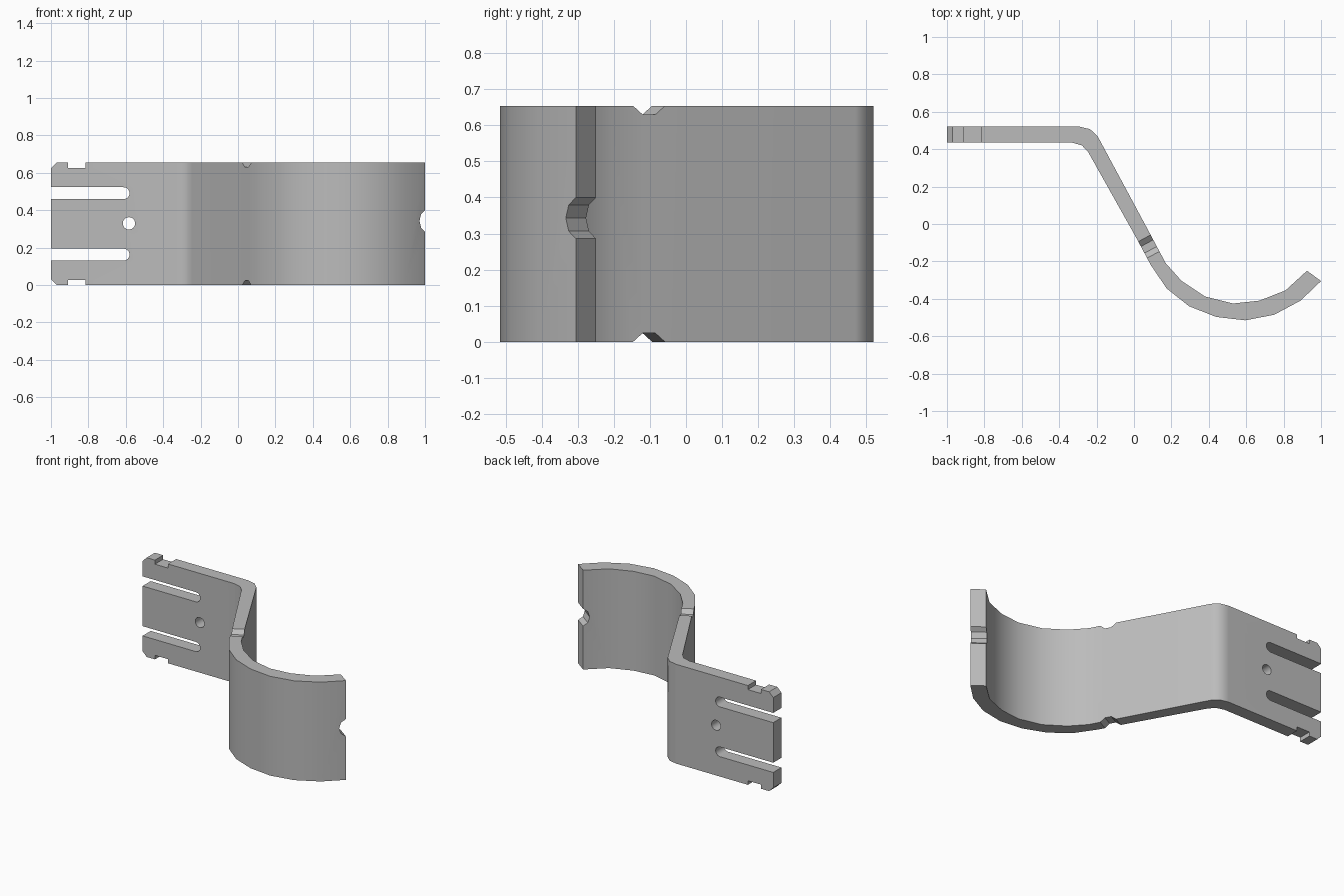
import bpy, bmesh, math
from mathutils import Vector

cube = bpy.data.objects.get("Cube")
if cube:
    bpy.data.objects.remove(cube)

H = 0.654
MID = H / 2
X, Y, Z = Vector((1, 0, 0)), Vector((0, 1, 0)), Vector((0, 0, 1))

steel = bpy.data.materials.new("plain_grey")
steel.use_nodes = True
GREY = (0.5, 0.5, 0.5, 1)
steel.diffuse_color = GREY
steel.node_tree.nodes["Principled BSDF"].inputs["Base Color"].default_value = GREY


def prism(name, pts, origin, u, v, sweep):
    """Extrude a 2D outline, lying in axes u and v at origin, along sweep."""
    bm = bmesh.new()
    face = bm.faces.new([bm.verts.new(origin + u * a + v * b) for a, b in pts])
    ext = bmesh.ops.extrude_face_region(bm, geom=[face])
    moved = [g for g in ext["geom"] if isinstance(g, bmesh.types.BMVert)]
    bmesh.ops.translate(bm, verts=moved, vec=sweep)
    bmesh.ops.recalc_face_normals(bm, faces=bm.faces[:])
    mesh = bpy.data.meshes.new(name)
    bm.to_mesh(mesh)
    bm.free()
    mesh.materials.append(steel)
    obj = bpy.data.objects.new(name, mesh)
    bpy.context.collection.objects.link(obj)
    return obj


def arc(cx, cy, r, start, end, n):
    angles = [math.radians(start + (end - start) * i / n) for i in range(n + 1)]
    return [(cx + r * math.cos(a), cy + r * math.sin(a)) for a in angles]


# Bent strip: flat tab, sloping web and curved hook
back_side = [(-1, .52), (-.29, .52), (-.235, .507), (-.195, .47), (.09, -.06),
             (.17, -.21), (.255, -.305), (.38, -.388), (.53, -.425),
             (.67, -.41), (.81, -.355), (.925, -.25)]
front_side = [(1, -.305), (.89, -.41), (.75, -.485), (.595, -.515), (.44, -.497),
              (.295, -.44), (.175, -.345), (.09, -.22), (.01, -.07),
              (-.245, .385), (-.278, .42), (-.33, .435), (-1, .435)]
strip = prism("bent_strip", back_side + front_side, Vector(), X, Y, Z * H)

cutters = []


def tab_cut(name, pts):
    cutters.append(prism(name, pts, Y * 0.4, X, Z, Y * 0.2))


# Round hole in the tab
tab_cut("hole_cutter", arc(-.583, .33, .033, 0, 345, 23))

web_dir = Vector((.475, -.88, 0))
web_across = Vector((.88, .475, 0))
for name, s in (("upper", 1), ("lower", -1)):
    # Round-ended slots, edge notches and chamfered corners of the tab
    slot = [(-1.1, -.032), *arc(-.612, 0, .032, -90, 90, 12), (-1.1, .032)]
    tab_cut(name + "_slot_cutter", [(x, MID + s * (.164 + z)) for x, z in slot])
    notch = [(-.91, .3), (-.815, .3), (-.815, .4), (-.91, .4)]
    tab_cut(name + "_notch_cutter", [(x, MID + s * z) for x, z in notch])
    corner = [(-1.1, MID - .13), (-.94, MID + .03), (-1.1, MID + .03)]
    tab_cut(name + "_corner_cutter", [(x, MID + s * z) for x, z in corner])
    # Tapered notch across each edge of the web
    groove = [(-.02, -.024), (.02, -.024), (.05, 0), (.075, .02), (-.075, .02), (-.05, 0)]
    cutters.append(prism(name + "_groove_cutter", [(a, s * b) for a, b in groove],
                         Vector((.08, -.12, MID + s * MID)) - web_across * .1,
                         web_dir, Z, web_across * .2))

# Rounded notch in the free end of the hook
end_dir = Vector((.6, .8, 0))
end_across = Vector((.8, -.6, 0))
cutters.append(prism("end_notch_cutter", arc(.022, 0, .062, 0, 324, 9),
                     Vector((.9625, -.2775, .343)) - end_across * .1,
                     -end_dir * -1, Z, end_across * .2))

# Cut everything out of the strip
for c in cutters:
    mod = strip.modifiers.new(c.name, "BOOLEAN")
    mod.operation = "DIFFERENCE"
    mod.solver = "EXACT"
    mod.object = c
bpy.context.view_layer.update()
cut_mesh = bpy.data.meshes.new_from_object(
    strip.evaluated_get(bpy.context.evaluated_depsgraph_get()))
strip.modifiers.clear()
strip.data = cut_mesh
for c in cutters:
    bpy.data.objects.remove(c)

# Smooth bends, crisp edges
bpy.ops.object.select_all(action="DESELECT")
strip.select_set(True)
bpy.context.view_layer.objects.active = strip
bpy.ops.object.shade_smooth_by_angle(angle=math.radians(32))
weighted = strip.modifiers.new("even_shading", "WEIGHTED_NORMAL")
weighted.keep_sharp = True
